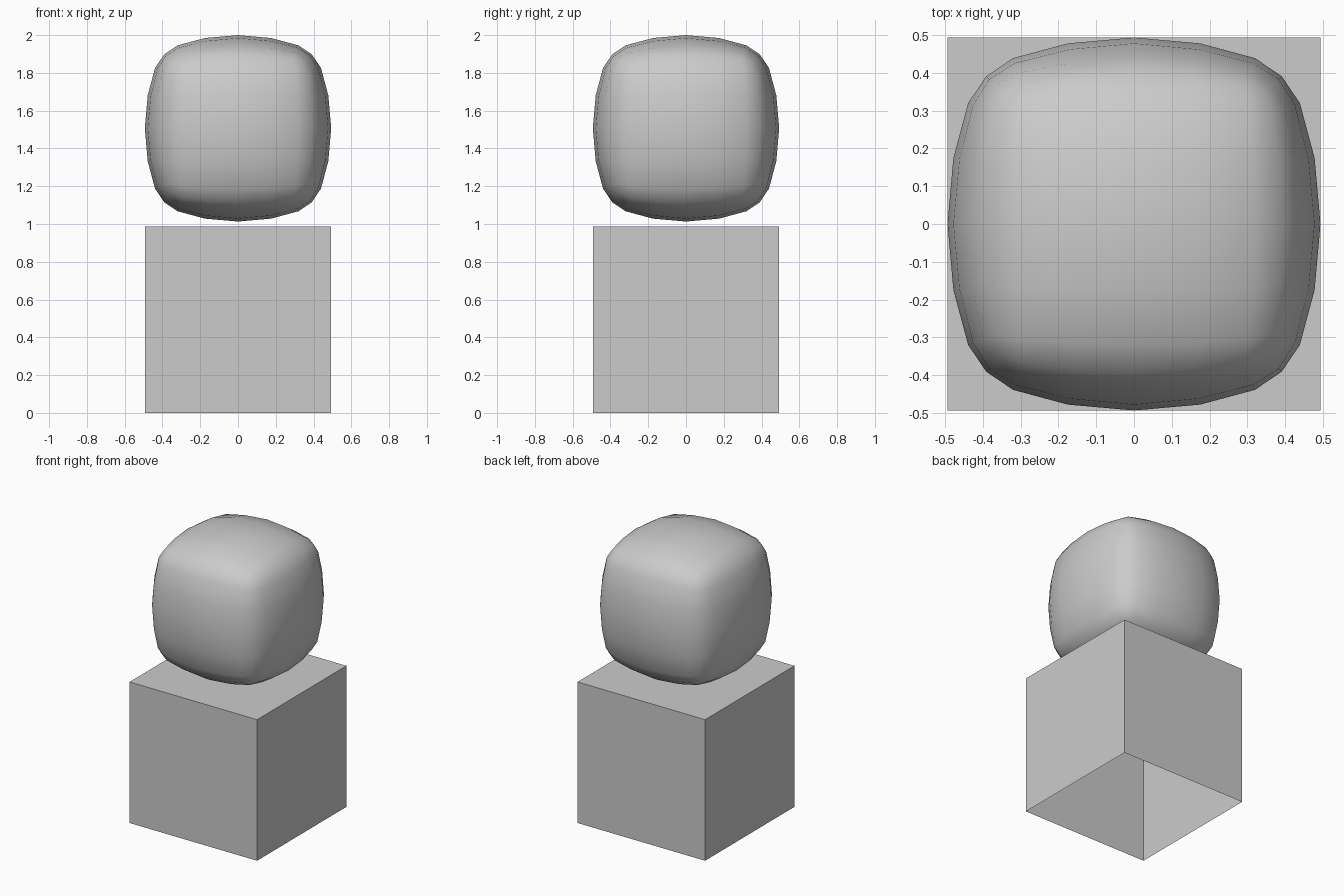
import bpy, bmesh

if "Cube" in bpy.data.objects:
    bpy.data.objects.remove(bpy.data.objects["Cube"])

HALF = 0.4935


def add_object(name, bm, location):
    mesh = bpy.data.meshes.new(name)
    bmesh.ops.recalc_face_normals(bm, faces=bm.faces)
    bm.to_mesh(mesh)
    bm.free()
    obj = bpy.data.objects.new(name, mesh)
    obj.location = location
    bpy.context.collection.objects.link(obj)
    return obj


# Base box: five faces, open underneath
bm = bmesh.new()
bmesh.ops.create_cube(bm, size=2 * HALF)
bm.normal_update()
bottom = [f for f in bm.faces if f.normal.z < -0.9]
bmesh.ops.delete(bm, geom=bottom, context='FACES_ONLY')
mesh = bpy.data.meshes.new("base_box")
bm.to_mesh(mesh)
bm.free()
base = bpy.data.objects.new("base_box", mesh)
base.location = (0, 0, HALF)
bpy.context.collection.objects.link(base)

# Rounded cube: six segments per side, each face bulging from its centre
HEIGHT = [[0.4935, 0.478, 0.439, 0.391],
          [0.478, 0.462, 0.426, 0.383],
          [0.439, 0.426, 0.400, 0.365],
          [0.391, 0.383, 0.365, 0.345]]
SIDE = [[0, 0, 0, 0],
        [0.175, 0.172, 0.168, 0.160],
        [0.320, 0.315, 0.305, 0.295],
        HEIGHT[3]]

bm = bmesh.new()
bmesh.ops.create_cube(bm, size=2)
bmesh.ops.subdivide_edges(bm, edges=bm.edges[:], cuts=5, use_grid_fill=True)
for v in bm.verts:
    step = [round(abs(c) * 3) for c in v.co]
    sign = [-1 if c < 0 else 1 for c in v.co]
    k = step.index(3)
    a, b = [n for n in range(3) if n != k]
    v.co[k] = sign[k] * HEIGHT[step[a]][step[b]]
    v.co[a] = sign[a] * SIDE[step[a]][step[b]]
    v.co[b] = sign[b] * SIDE[step[b]][step[a]]
for f in bm.faces:
    f.smooth = True
add_object("rounded_cube", bm, (0, 0, 2 - HALF))
